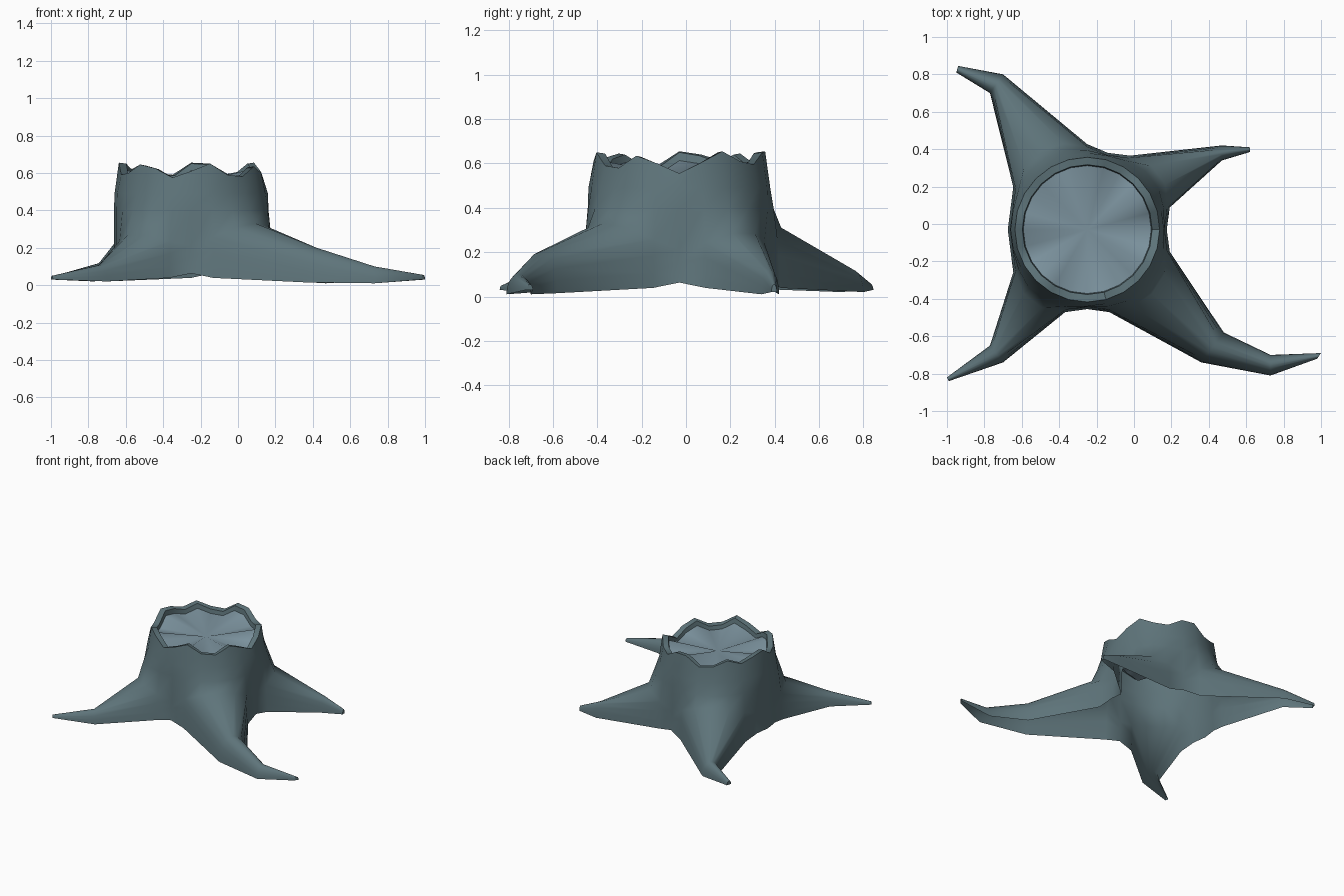
import bpy, bmesh, math
from mathutils import Vector

cube = bpy.data.objects.get("Cube")
if cube:
    bpy.data.objects.remove(cube, do_unlink=True)


def make_material(name, colour):
    mat = bpy.data.materials.new(name)
    mat.use_nodes = True
    mat.diffuse_color = colour
    mat.node_tree.nodes["Principled BSDF"].inputs["Base Color"].default_value = colour
    return mat


BARK = make_material("slate_grey_bark", (.112, .175, .195, 1))
WOOD = make_material("pale_slate_wood", (.205, .297, .35, 1))

# Trunk columns, counter-clockwise from +x
COLS = 24
CENTRE = Vector((-0.25, -0.03, 0))

# Broken rim height for each column
RIM = [.555, .605, .655, .61, .595, .65, .655, .59, .60, .645, .61, .64,
       .655, .59, .60, .645, .625, .575, .61, .65, .59, .58, .635, .60]

# Trunk rings: height, radius, extra radius towards a root
RINGS = [(.025, .425, .08), (.12, .42, .08), (.23, .415, .08), (.33, .413, .075),
         (.40, .413, .03), (.49, .41, 0)]
ARCH_TOP = 3

# Roots: first and last trunk column, shoulder height factor, then sections
# (first side xy, last side xy, underside z, ridge z)
ROOTS = [
    (19, 23, 1, [((.36, -.74), (.48, -.58), .015, .20),
                 ((.73, -.81), (.73, -.70), .01, .10),
                 ((.98, -.72), (1.0, -.69), .03, .055)]),
    (1, 4, .88, [((.47, .34), (.47, .42), .01, .12),
                 ((.62, .385), (.62, .41), .02, .055)]),
    (6, 10, 1, [((-.70, .80), (-.77, .70), .02, .12),
                ((-.94, .845), (-.95, .81), .03, .06)]),
    (14, 17, .82, [((-.77, -.65), (-.70, -.74), .02, .11),
                   ((-1.0, -.82), (-.99, -.84), .03, .05)]),
]


def polar(col, radius, z):
    a = math.tau * col / COLS
    return CENTRE + Vector((radius * math.cos(a), radius * math.sin(a), z))


def root_pull(col):
    """Pull (1 mid-root, 0 between roots) and shoulder factor of the nearest root."""
    best = (0, 1)
    for first, last, shoulder, _ in ROOTS:
        d = abs((col - (first + last) / 2 + COLS / 2) % COLS - COLS / 2)
        u = d / ((last - first) / 2)
        best = max(best, (math.cos(min(u / 1.35, 1) * math.pi / 2), shoulder))
    return best


def quad_strip(bm, low, high, skip=()):
    for i in range(COLS):
        if i not in skip:
            j = (i + 1) % COLS
            bm.faces.new((low[i], low[j], high[j], high[i]))


def build_stump():
    bm = bmesh.new()
    # Trunk wall, open underneath, its lower rings arching over the roots
    rings = []
    for level, (height, radius, flare) in enumerate(RINGS):
        ring = []
        for c in range(COLS):
            pull, shoulder = root_pull(c)
            z = height
            if level == 0:
                z += .038 * (1 - pull) ** 2
            elif level <= ARCH_TOP:
                z *= .55 + pull * (shoulder - .55)
                z += .03 * (1 - pull)
            ring.append(bm.verts.new(polar(c, radius + flare * pull, z)))
        rings.append(ring)

    # Jagged rim and its inner wall
    rings.append([bm.verts.new(polar(c, .387, RIM[c])) for c in range(COLS)])
    inner = [bm.verts.new(polar(c, .347, RIM[c] - .005)) for c in range(COLS)]
    floor = [bm.verts.new(polar(c, .342, .55 + .9 * (RIM[c] - .585)))
             for c in range(COLS)]
    covered = {c for first, last, _, _ in ROOTS for c in range(first, last)}
    for level in range(len(rings) - 1):
        quad_strip(bm, rings[level], rings[level + 1],
                   covered if level < ARCH_TOP else ())
    quad_strip(bm, rings[-1], inner)
    quad_strip(bm, inner, floor)

    # Broken wood surface
    hub = bm.verts.new(CENTRE + Vector((0, 0, .545)))
    for i in range(COLS):
        face = bm.faces.new((floor[i], floor[(i + 1) % COLS], hub))
        face.material_index = 1

    # Roots lofted out of arched openings in the trunk
    for first, last, _, sections in ROOTS:
        arch = [rings[k][first] for k in range(ARCH_TOP)]
        arch += [rings[ARCH_TOP][c] for c in range(first, last + 1)]
        arch += [rings[k][last] for k in reversed(range(ARCH_TOP))]
        n = len(arch)
        for side_a, side_b, under, ridge in sections:
            a, b = Vector((*side_a, under)), Vector((*side_b, under))
            section = []
            for i in range(n):
                t = math.pi * i / (n - 1)
                p = a.lerp(b, (1 - math.cos(t)) / 2)
                p.z += (ridge - under) * math.sin(t)
                section.append(bm.verts.new(p))
            for i in range(n - 1):
                bm.faces.new((arch[i + 1], arch[i], section[i], section[i + 1]))
            arch = section
        bm.faces.new(arch[::-1])

    loose = [v for v in bm.verts if not v.link_faces]
    bmesh.ops.delete(bm, geom=loose, context='VERTS')
    mesh = bpy.data.meshes.new("tree_stump")
    bm.to_mesh(mesh)
    bm.free()
    mesh.materials.append(BARK)
    mesh.materials.append(WOOD)
    return bpy.data.objects.new("tree_stump", mesh)


stump = build_stump()
bpy.context.collection.objects.link(stump)
bpy.ops.object.select_all(action='DESELECT')
stump.select_set(True)
bpy.context.view_layer.objects.active = stump
bpy.ops.object.shade_smooth_by_angle(angle=math.radians(52))
